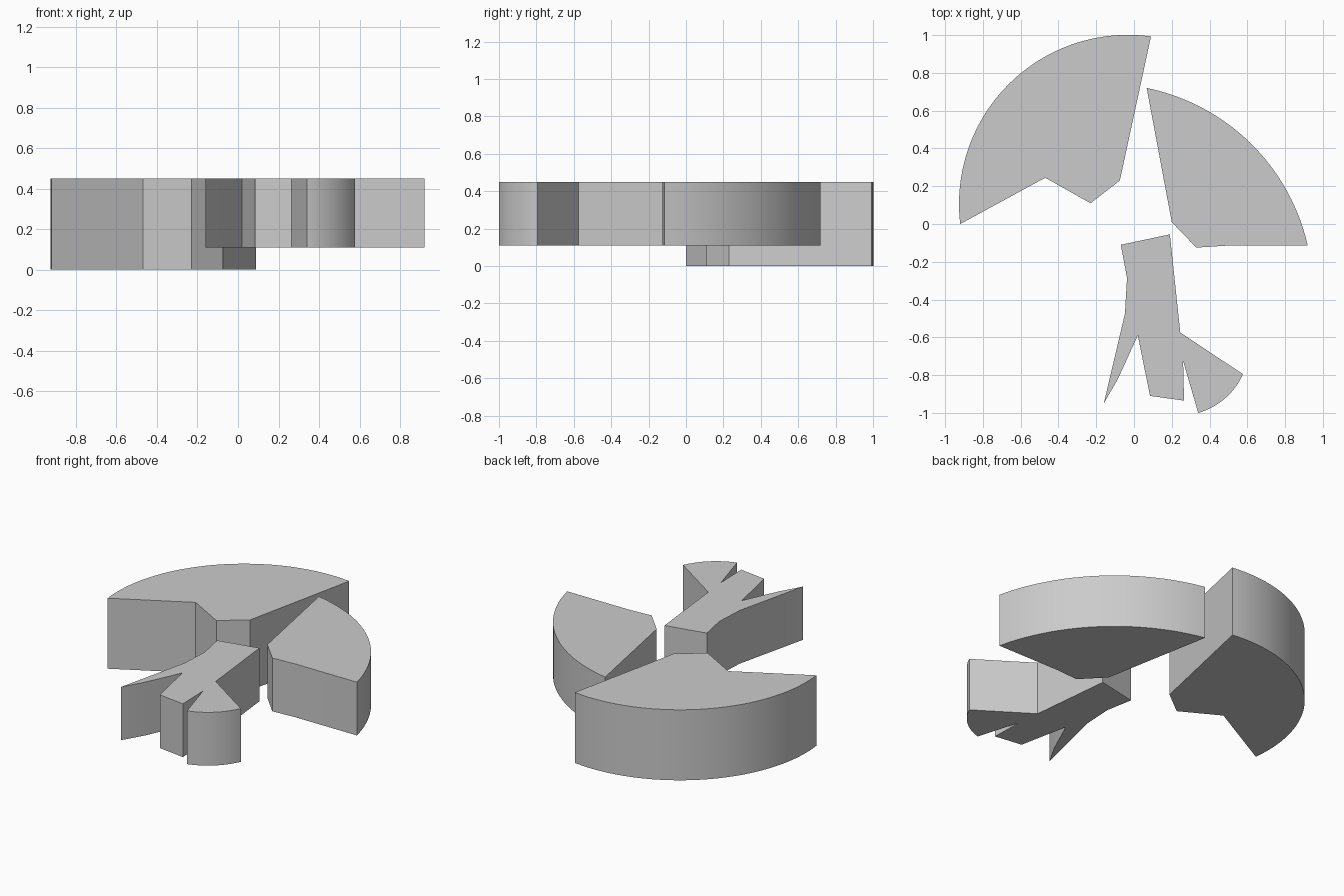
import bpy, bmesh, math
from mathutils import Vector

if "Cube" in bpy.data.objects:
    bpy.data.objects.remove(bpy.data.objects["Cube"])


def arc(start, end, radius, steps):
    """Clockwise minor arc from start to end, end points included."""
    a, b = Vector(start), Vector(end)
    half = (b - a) / 2
    side = Vector((half.y, -half.x)).normalized()
    centre = a + half + side * math.sqrt(radius ** 2 - half.length ** 2)
    t0 = math.atan2(a.y - centre.y, a.x - centre.x)
    sweep = 2 * math.asin(half.length / radius)
    pts = [(centre.x + radius * math.cos(t0 - sweep * i / steps),
            centre.y + radius * math.sin(t0 - sweep * i / steps))
           for i in range(1, steps)]
    return [start] + pts + [end]


def slab(name, outline, z0, z1):
    """Extrude a flat outline between two heights."""
    bm = bmesh.new()
    base = bm.faces.new([bm.verts.new((x, y, z0)) for x, y in outline])
    top = bmesh.ops.extrude_face_region(bm, geom=[base], use_keep_orig=True)
    moved = [v for v in top["geom"] if isinstance(v, bmesh.types.BMVert)]
    bmesh.ops.translate(bm, verts=moved, vec=(0, 0, z1 - z0))
    bmesh.ops.recalc_face_normals(bm, faces=bm.faces)
    mesh = bpy.data.meshes.new(name)
    bm.to_mesh(mesh)
    bm.free()
    obj = bpy.data.objects.new(name, mesh)
    bpy.context.collection.objects.link(obj)
    bpy.ops.object.select_all(action='DESELECT')
    obj.select_set(True)
    bpy.context.view_layer.objects.active = obj
    bpy.ops.object.shade_smooth_by_angle(angle=math.radians(20))
    return obj


TOP, RAISED = 0.45, 0.11

# Tall rear wedge, reaching the ground
slab("rear_wedge",
     arc((-0.92, 0.0), (0.09, 0.993), 0.895, 64)
     + [(-0.075, 0.23), (-0.23, 0.11), (-0.47, 0.245)], 0, TOP)

# Raised right wedge
slab("right_wedge",
     arc((0.067, 0.72), (0.92, -0.115), 1.1, 48)
     + [(0.485, -0.115), (0.33, -0.125), (0.20, 0.01)], RAISED, TOP)

# Raised front piece with three prongs
slab("front_prongs",
     [(-0.07, -0.11), (0.19, -0.055), (0.245, -0.575)]
     + arc((0.577, -0.795), (0.34, -1.0), 0.37, 20)
     + [(0.26, -0.725), (0.265, -0.935), (0.085, -0.91), (0.02, -0.59),
        (-0.085, -0.82), (-0.16, -0.95), (-0.048, -0.475), (-0.037, -0.285)],
     RAISED, TOP)
